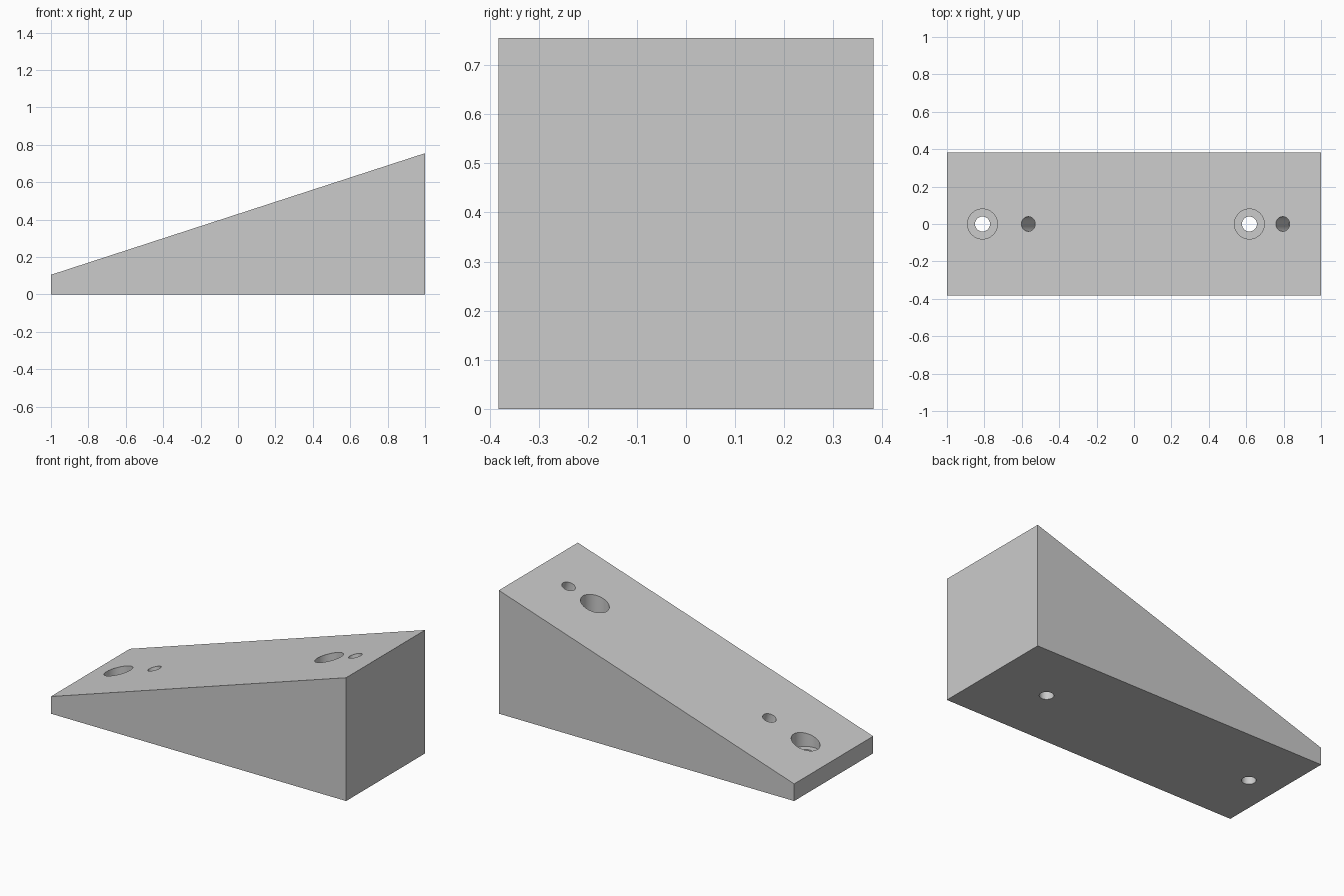
import bpy, bmesh, math
from mathutils import Matrix, Vector

cube = bpy.data.objects.get("Cube")
if cube:
    bpy.data.objects.remove(cube, do_unlink=True)

LOW, HIGH, HALF_W = 0.105, 0.755, 0.382
SLOPE = math.atan2(HIGH - LOW, 2)
TILT = Matrix.Rotation(-SLOPE, 4, 'Y')

grey = bpy.data.materials.new("light grey")
grey.use_nodes = True
grey.diffuse_color = (0.6, 0.6, 0.6, 1)
grey.node_tree.nodes["Principled BSDF"].inputs["Base Color"].default_value = (0.6, 0.6, 0.6, 1)


def top_z(x):
    return LOW + (x + 1) * math.tan(SLOPE)


def add_object(name, bm):
    bmesh.ops.recalc_face_normals(bm, faces=bm.faces)
    mesh = bpy.data.meshes.new(name)
    bm.to_mesh(mesh)
    bm.free()
    mesh.materials.append(grey)
    obj = bpy.data.objects.new(name, mesh)
    bpy.context.collection.objects.link(obj)
    return obj


def cutter(name, radius, bottom, top, matrix):
    """Cylinder spanning bottom..top along its own axis, then placed."""
    bm = bmesh.new()
    place = matrix @ Matrix.Translation((0, 0, (bottom + top) / 2))
    bmesh.ops.create_cone(bm, cap_ends=True, segments=48, radius1=radius,
                          radius2=radius, depth=top - bottom, matrix=place)
    obj = add_object(name, bm)
    obj.hide_render = True
    return obj


# Wedge body: side profile extruded across the width
bm = bmesh.new()
profile = [(-1, 0), (1, 0), (1, HIGH), (-1, LOW)]
side = bm.faces.new([bm.verts.new((x, -HALF_W, z)) for x, z in profile])
ext = bmesh.ops.extrude_face_region(bm, geom=[side])
bmesh.ops.translate(bm, vec=(0, 2 * HALF_W, 0),
                    verts=[v for v in ext["geom"] if isinstance(v, bmesh.types.BMVert)])
wedge = add_object("wedge_block", bm)

# Vertical counterbored bolt holes
cutters = []
for label, x in (("low", -0.81), ("high", 0.617)):
    at = Matrix.Translation((x, 0, 0))
    cutters.append(cutter(label + "_counterbore_cutter", 0.08, 0.1, 1, at))
    cutters.append(cutter(label + "_bolt_hole_cutter", 0.04, -0.1, 0.5, at))

# Blind holes drilled square to the sloping face
for label, x in (("low", -0.565), ("high", 0.795)):
    at = Matrix.Translation((x, 0, top_z(x))) @ TILT
    cutters.append(cutter(label + "_blind_hole_cutter", 0.039, -0.23, 0.1, at))

for c in cutters:
    mod = wedge.modifiers.new(c.name, 'BOOLEAN')
    mod.operation = 'DIFFERENCE'
    mod.solver = 'EXACT'
    mod.object = c

# Bake the cuts, then drop the cutters
bpy.ops.object.select_all(action='DESELECT')
wedge.select_set(True)
bpy.context.view_layer.objects.active = wedge
for name in [m.name for m in wedge.modifiers]:
    bpy.ops.object.modifier_apply(modifier=name)
for c in cutters:
    bpy.data.objects.remove(c, do_unlink=True)
bpy.ops.object.shade_smooth_by_angle(angle=math.radians(30))
